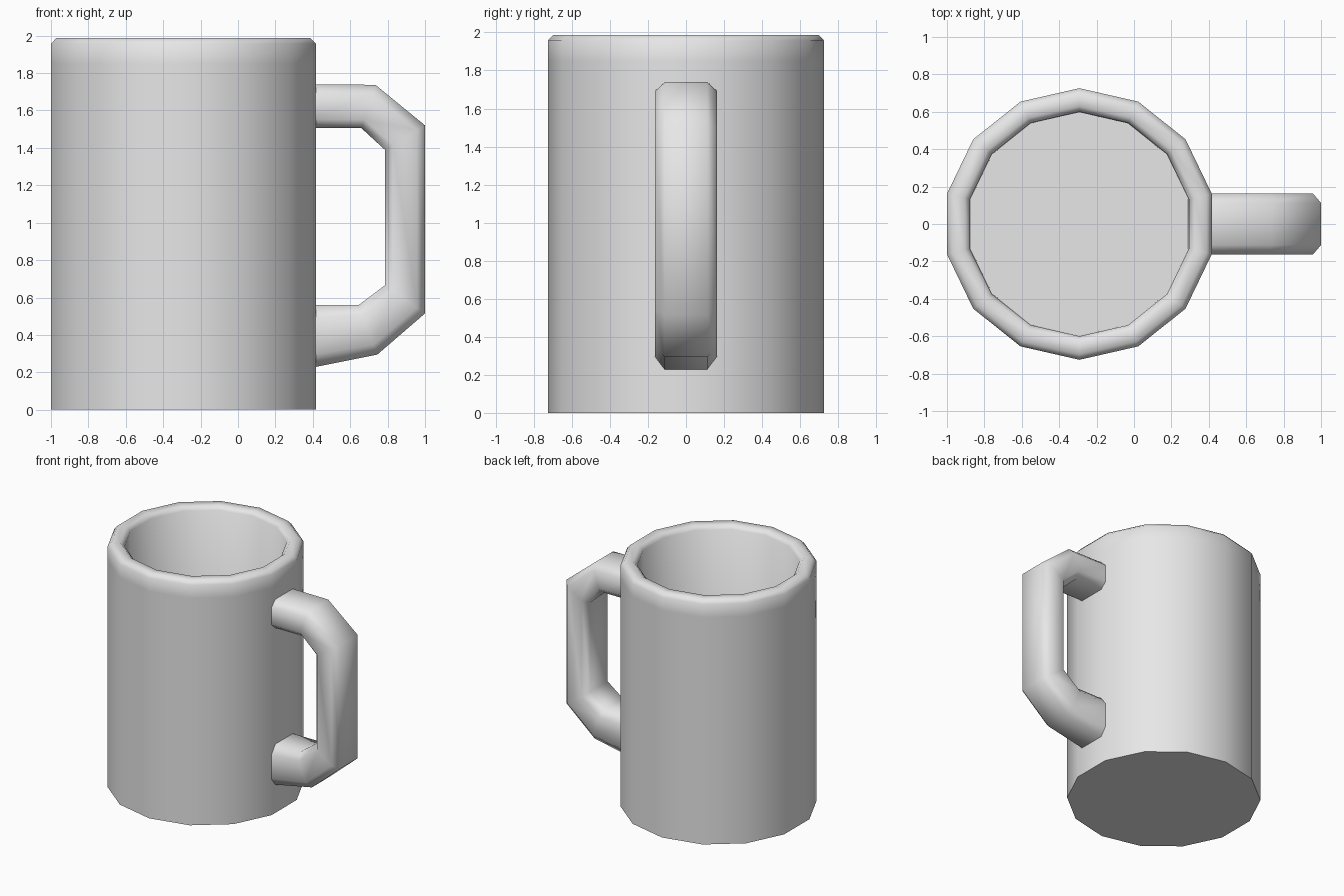
import bpy
import bmesh
import math

cube = bpy.data.objects.get("Cube")
if cube:
    bpy.data.objects.remove(cube, do_unlink=True)

SIDES = 14
CENTRE_X = -0.292

grey = bpy.data.materials.new("light grey")
grey.use_nodes = True
colour = (0.8, 0.8, 0.8, 1)
grey.diffuse_color = colour
grey.node_tree.nodes["Principled BSDF"].inputs["Base Color"].default_value = colour


def skin_rings(name, rings):
    """Join equal rings of points with quads and cap both ends."""
    bm = bmesh.new()
    loops = [[bm.verts.new(p) for p in ring] for ring in rings]
    n = len(loops[0])
    for a, b in zip(loops, loops[1:]):
        for i in range(n):
            j = (i + 1) % n
            bm.faces.new((a[i], a[j], b[j], b[i]))
    bm.faces.new(loops[0])
    bm.faces.new(loops[-1])
    bmesh.ops.recalc_face_normals(bm, faces=bm.faces)
    mesh = bpy.data.meshes.new(name)
    bm.to_mesh(mesh)
    bm.free()
    mesh.materials.append(grey)
    obj = bpy.data.objects.new(name, mesh)
    bpy.context.collection.objects.link(obj)
    bpy.ops.object.select_all(action='DESELECT')
    obj.select_set(True)
    bpy.context.view_layer.objects.active = obj
    bpy.ops.object.shade_smooth_by_angle(angle=math.radians(55))
    return obj


def circle(radius, z):
    """A ring with a flat side towards the handle."""
    angles = [(i + 0.5) * math.tau / SIDES for i in range(SIDES)]
    return [(CENTRE_X + radius * math.cos(a), radius * math.sin(a), z) for a in angles]


# Mug body: outer wall, bevelled rim, inner wall and floor
profile = [(0.726, 0), (0.726, 1.85), (0.726, 1.957), (0.697, 1.987),
           (0.63, 1.987), (0.6, 1.957), (0.597, 0.13)]
skin_rings("mug_body", [circle(r, z) for r, z in profile])


def handle_section(outer, inner, half=0.163, bevel=0.2, narrow=0.112):
    """Chamfered rectangle spanning the outer and inner edge of the handle."""
    outline = [(0, -narrow), (0, narrow), (bevel, half), (1 - bevel, half),
               (1, narrow), (1, -narrow), (1 - bevel, -half), (bevel, -half)]
    return [(outer[0] + (inner[0] - outer[0]) * t, y,
             outer[1] + (inner[1] - outer[1]) * t) for t, y in outline]


# Handle: pairs of outer and inner edge points (x, z), from top to bottom
stations = [((0.38, 1.74), (0.38, 1.505)),
            ((0.735, 1.737), (0.66, 1.505)),
            ((1.0, 1.52), (0.785, 1.39)),
            ((1.0, 0.515), (0.785, 0.665)),
            ((0.745, 0.295), (0.645, 0.56)),
            ((0.38, 0.222), (0.38, 0.56))]
skin_rings("handle", [handle_section(o, i) for o, i in stations])
